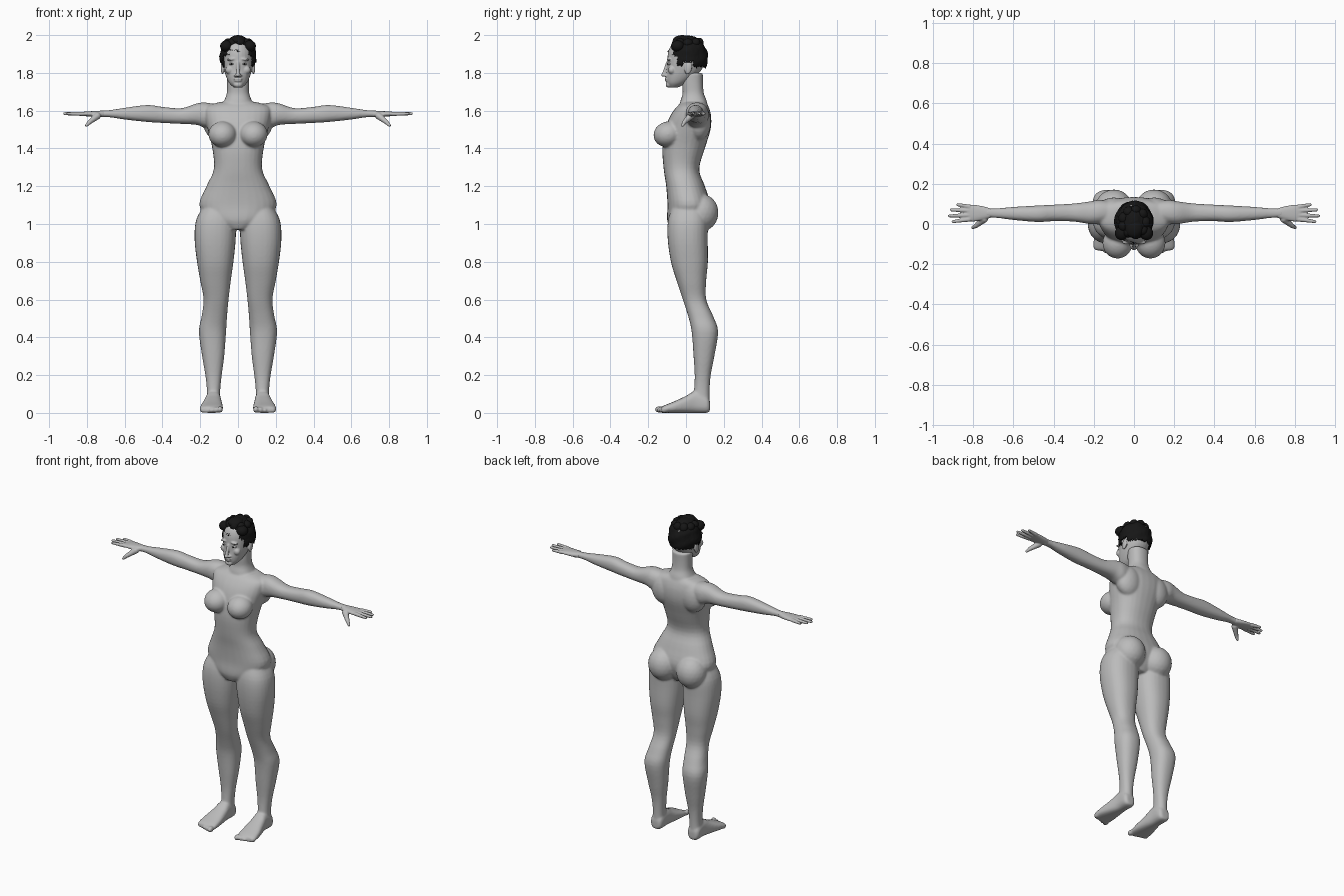
import bpy, bmesh, math, random
from mathutils import Vector, Matrix

cube = bpy.data.objects.get("Cube")
if cube:
    bpy.data.objects.remove(cube, do_unlink=True)
random.seed(4)


def material(name, value):
    mat = bpy.data.materials.new(name)
    mat.use_nodes = True
    colour = (value, value, value, 1)
    mat.diffuse_color = colour
    mat.node_tree.nodes["Principled BSDF"].inputs["Base Color"].default_value = colour
    return mat


SKIN = material("grey skin", .5)
HAIR = material("black hair", .008)
EYE = material("pale eye", .7)


def finish(name, bm, mat, voxel=None, smooth=0):
    """Turn a bmesh into an object, optionally fusing its overlapping shells."""
    bmesh.ops.recalc_face_normals(bm, faces=bm.faces)
    mesh = bpy.data.meshes.new(name)
    bm.to_mesh(mesh)
    bm.free()
    mesh.materials.append(mat)
    mesh.shade_smooth()
    obj = bpy.data.objects.new(name, mesh)
    bpy.context.collection.objects.link(obj)
    if voxel:
        fuse = obj.modifiers.new("fuse", "REMESH")
        fuse.mode = "VOXEL"
        fuse.voxel_size = voxel
        fuse.use_smooth_shade = True
    if smooth:
        soften = obj.modifiers.new("soften", "SMOOTH")
        soften.iterations = smooth
    return obj


def spline(a, b, c, d, t):
    return b + (c - a) * t / 2 + (2*a - 5*b + 4*c - d) * t*t / 2 + (3*b - a - 3*c + d) * t**3 / 2


def tube(bm, axis, stations, side=1, power=2.3, sides=28, steps=4):
    """Loft rings given as (position, u low, u high, v low, v high) along an axis."""
    rows, last = [], len(stations) - 1
    for i in range(last):
        near = [stations[max(0, min(last, i + k))] for k in (-1, 0, 1, 2)]
        for s in range(steps):
            rows.append([spline(*vals, s / steps) for vals in zip(*near)])
    rows.append(stations[-1])
    rings = []
    for p, u0, u1, v0, v1 in rows:
        ring = []
        for k in range(sides):
            a = math.tau * k / sides
            c, s = math.cos(a), math.sin(a)
            u = (u0 + u1) / 2 + (u1 - u0) / 2 * math.copysign(abs(c) ** (2 / power), c)
            v = (v0 + v1) / 2 + (v1 - v0) / 2 * math.copysign(abs(s) ** (2 / power), s)
            x, y, z = {"x": (p, u, v), "y": (u, p, v), "z": (u, v, p)}[axis]
            ring.append(bm.verts.new((x * side, y, z)))
        rings.append(ring)
    for a, b in zip(rings, rings[1:]):
        for k in range(sides):
            j = (k + 1) % sides
            bm.faces.new((a[k], a[j], b[j], b[k]))
    bm.faces.new(rings[0])
    bm.faces.new(rings[-1])


def ball(bm, centre, radii, tilt=0, axis="X"):
    m = (Matrix.Translation(centre) @ Matrix.Rotation(tilt, 4, axis)
         @ Matrix.Diagonal((*radii, 1)))
    return bmesh.ops.create_icosphere(bm, subdivisions=3, radius=1, matrix=m)["verts"]


def rod(bm, start, end, r0, r1):
    """Rounded tapering digit."""
    start, end = Vector(start), Vector(end)
    d = end - start
    m = Matrix.Translation((start + end) / 2) @ d.to_track_quat("Z", "Y").to_matrix().to_4x4()
    bmesh.ops.create_cone(bm, cap_ends=True, segments=14, radius1=r0, radius2=r1,
                          depth=d.length, matrix=m)
    ball(bm, start, (r0,) * 3)
    ball(bm, end, (r1,) * 3)


# Body: torso, neck, limbs and feet fused into one smooth skin
body = bmesh.new()
torso = [(.97, .06, -.08, .08), (1.02, .15, -.1, .11), (1.1, .205, -.098, .13),
         (1.2, .167, -.105, .1), (1.29, .128, -.118, .07), (1.4, .136, -.125, .1),
         (1.5, .16, -.11, .13), (1.57, .175, -.085, .133), (1.62, .17, -.05, .12),
         (1.645, .1, -.02, .105)]
tube(body, "z", [(z, -w, w, f, b) for z, w, f, b in torso])
neck = [(1.6, .1, -.04, .12), (1.65, .075, -.03, .11), (1.69, .06, -.018, .095),
        (1.74, .058, -.02, .09), (1.8, .06, -.02, .09)]
tube(body, "z", [(z, -w, w, f, b) for z, w, f, b in neck])
leg = [(1.1, .03, .18, -.07, .1), (1.02, .012, .222, -.095, .115),
       (.92, .012, .23, -.097, .115), (.8, .024, .217, -.08, .116),
       (.7, .038, .2, -.05, .107), (.6, .05, .182, -.017, .107),
       (.51, .058, .193, .012, .145), (.43, .063, .207, .03, .17),
       (.3, .073, .19, .04, .15), (.2, .086, .173, .046, .131),
       (.12, .094, .165, .042, .125), (.05, .094, .168, .03, .125)]
foot = [(.127, .108, .155, .01, .06), (.11, .092, .17, 0, .09), (.05, .09, .172, 0, .115),
        (0, .085, .183, 0, .09), (-.06, .08, .198, 0, .062), (-.11, .08, .203, 0, .042),
        (-.13, .086, .195, 0, .032)]
arm = [(.1, .01, .11, 1.52, 1.63), (.17, 0, .12, 1.51, 1.643), (.22, 0, .112, 1.525, 1.638),
       (.3, .012, .102, 1.53, 1.613), (.4, .014, .096, 1.535, 1.62),
       (.48, .01, .092, 1.54, 1.63), (.6, .02, .085, 1.553, 1.615),
       (.68, .03, .078, 1.565, 1.603), (.74, .032, .078, 1.564, 1.6)]
for s in (1, -1):
    tube(body, "z", leg, s)
    tube(body, "y", foot, s, power=2.6)
    tube(body, "x", arm, s)
    ball(body, (s * .082, -.095, 1.475), (.075, .078, .068), .25)
    ball(body, (s * .1, .08, 1.06), (.094, .092, .1))
    ball(body, (s * .1, .07, 1.54), (.085, .062, .1))
    for k in range(5):
        r = .018 - .002 * k
        ball(body, (s * (.095 + .024 * k), -.142 + .007 * k, r), (r * .85, r * 1.3, r))
finish("body", body, SKIN, .0065, 6)

# Hands: flat palm, four fingers and a lowered thumb
for s, label in ((1, "left"), (-1, "right")):
    hand = bmesh.new()
    palm = [(.71, .032, .076, 1.566, 1.6), (.75, .02, .088, 1.566, 1.598),
            (.8, .012, .096, 1.57, 1.596), (.83, .016, .094, 1.572, 1.592)]
    tube(hand, "x", palm, s)
    for base, tip, reach in ((.023, .012, .9), (.044, .04, .918), (.066, .07, .908), (.086, .096, .876)):
        rod(hand, (s * .82, base, 1.583), (s * reach, tip, 1.584), .0115, .008)
    rod(hand, (s * .745, .025, 1.572), (s * .785, -.008, 1.54), .019, .012)
    rod(hand, (s * .785, -.008, 1.54), (s * .802, -.018, 1.522), .012, .008)
    finish(label + "_hand", hand, SKIN, .004, 2)

# Head with brow, nose, lips, chin and ears
head = bmesh.new()
skull = [(1.722, .022, -.085, -.045), (1.745, .046, -.1, .0), (1.78, .063, -.104, .05),
         (1.82, .074, -.1, .085), (1.86, .079, -.099, .1), (1.91, .079, -.094, .104),
         (1.95, .066, -.075, .09), (1.975, .035, -.035, .055)]
tube(head, "z", [(z, -w, w, f, b) for z, w, f, b in skull], power=2.15)
ball(head, (0, -.09, 1.737), (.024, .018, .016))
ball(head, (0, -.118, 1.789), (.013, .014, .01))
rod(head, (0, -.097, 1.855), (0, -.117, 1.795), .008, .01)
ball(head, (0, -.104, 1.769), (.024, .009, .005))
ball(head, (0, -.103, 1.759), (.02, .009, .006))
for s in (1, -1):
    ball(head, (s * .014, -.108, 1.786), (.009, .01, .007))
    ball(head, (s * .034, -.09, 1.872), (.026, .012, .007), s * .12, "Y")
    ball(head, (s * .045, -.075, 1.815), (.022, .02, .022))
    ball(head, (s * .082, .012, 1.825), (.009, .02, .034), -.2)
finish("head", head, SKIN, .004, 4)

# Eyes
for s, label in ((1, "left"), (-1, "right")):
    eye = bmesh.new()
    ball(eye, (s * .034, -.087, 1.847), (.014, .011, .006))
    finish(label + "_eye", eye, EYE)
    iris = bmesh.new()
    ball(iris, (s * .034, -.0975, 1.847), (.005, .002, .005))
    finish(label + "_iris", iris, HAIR)

# Cropped hair: lumpy cap trimmed along a ragged hairline
hair = bmesh.new()
cap = Matrix.Translation((0, .01, 1.88)) @ Matrix.Diagonal((.093, .102, .112, 1))
bmesh.ops.create_icosphere(hair, subdivisions=5, radius=1, matrix=cap)


def hairline(p):
    if p.y < -.045:
        return 1.918 - .02 * abs(p.x) / .06
    return 1.835 if p.y < -.015 or p.y > .04 else 1.86


low = [f for f in hair.faces
       if f.calc_center_median().z < hairline(f.calc_center_median()) + random.uniform(-.006, .006)]
bmesh.ops.delete(hair, geom=low, context="FACES")
middle = Vector((0, .01, 1.88))
for v in hair.verts:
    d = v.co - middle
    lump = math.sin(75 * v.co.x + 1.6) * math.sin(60 * v.co.y) + math.sin(90 * v.co.z + 50 * v.co.x)
    v.co = middle + d * (1.03 + .022 * lump + random.uniform(-.012, .012))
    v.co.z = min(v.co.z, 2)
for k in range(9):
    a = math.tau * k / 9
    ball(hair, (.055 * math.cos(a), .01 + .06 * math.sin(a), 1.958), (.026, .028, .024), a)
ball(hair, (0, -.02, 1.972), (.045, .05, .028))
for s in (1, -1):
    ball(hair, (s * .062, -.045, 1.942), (.033, .035, .03))
cap_obj = finish("hair", hair, HAIR)
thick = cap_obj.modifiers.new("thickness", "SOLIDIFY")
thick.thickness = .008
